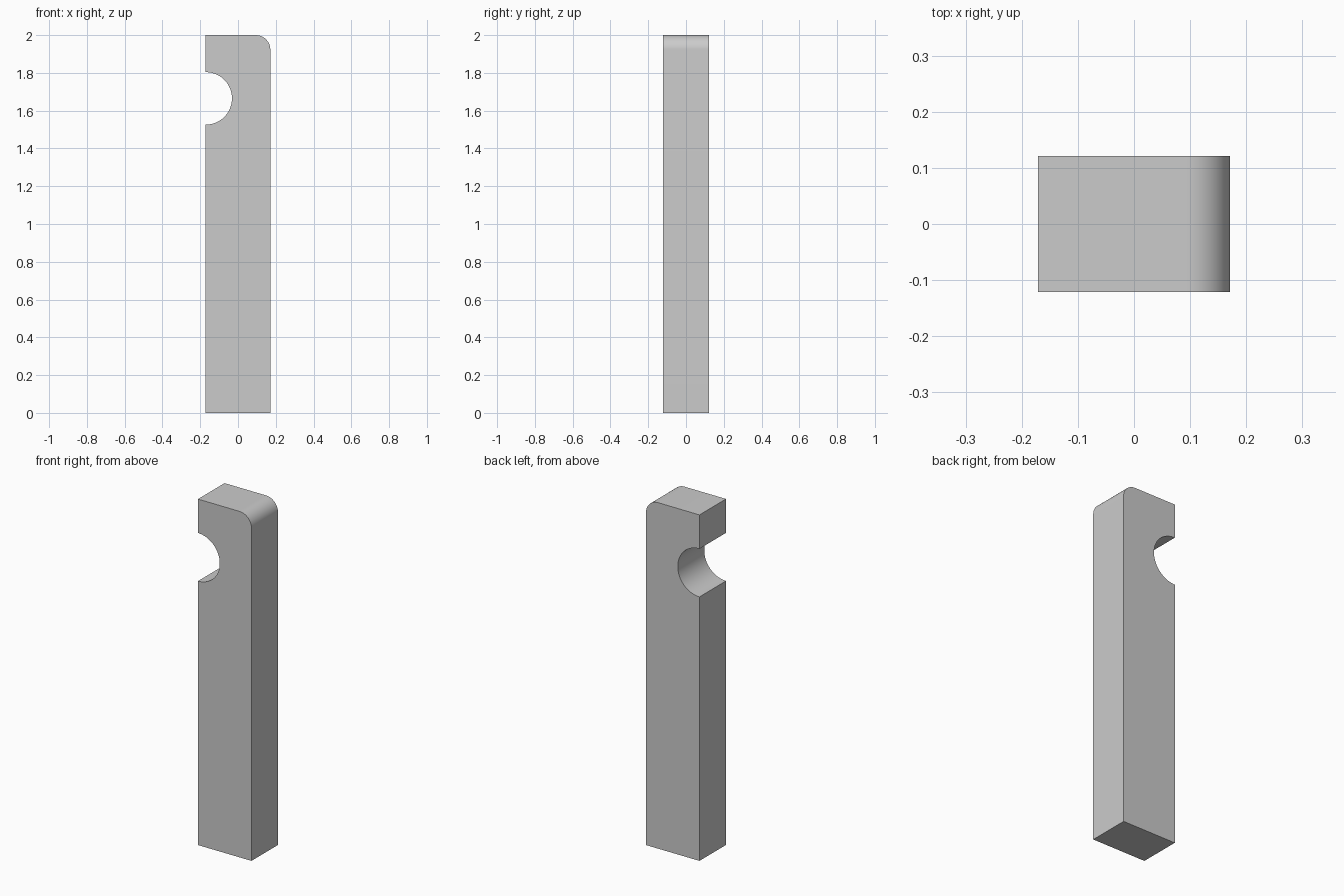
import bpy, bmesh
from math import sin, cos, pi, radians

if "Cube" in bpy.data.objects:
    bpy.data.objects.remove(bpy.data.objects["Cube"])

HALF_W, HALF_D, HEIGHT = 0.171, 0.121, 2.0
CORNER_R = 0.077
NOTCH_R, NOTCH_Z = 0.139, 1.665


def arc(cx, cz, r, start, end, steps):
    """Points of an arc in the x-z plane, angles in radians."""
    angles = [start + (end - start) * i / steps for i in range(steps + 1)]
    return [(cx + r * cos(a), cz + r * sin(a)) for a in angles]


# Side profile: square foot, rounded top right corner, half-round notch on the left
profile = [(-HALF_W, 0), (HALF_W, 0)]
profile += arc(HALF_W - CORNER_R, HEIGHT - CORNER_R, CORNER_R, 0, pi / 2, 16)
profile += [(-HALF_W, HEIGHT)]
profile += arc(-HALF_W, NOTCH_Z, NOTCH_R, pi / 2, -pi / 2, 48)

# Extrude the profile through the depth
bm = bmesh.new()
front = bm.faces.new([bm.verts.new((x, -HALF_D, z)) for x, z in profile])
extruded = bmesh.ops.extrude_face_region(bm, geom=[front], use_keep_orig=True)
back_verts = [g for g in extruded["geom"] if isinstance(g, bmesh.types.BMVert)]
bmesh.ops.translate(bm, verts=back_verts, vec=(0, 2 * HALF_D, 0))
bmesh.ops.recalc_face_normals(bm, faces=bm.faces)

mesh = bpy.data.meshes.new("notched_post")
bm.to_mesh(mesh)
bm.free()
post = bpy.data.objects.new("notched_post", mesh)
bpy.context.collection.objects.link(post)

# Smooth the round surfaces, keep the edges sharp
bpy.context.view_layer.objects.active = post
post.select_set(True)
bpy.ops.object.shade_smooth_by_angle(angle=radians(30))
